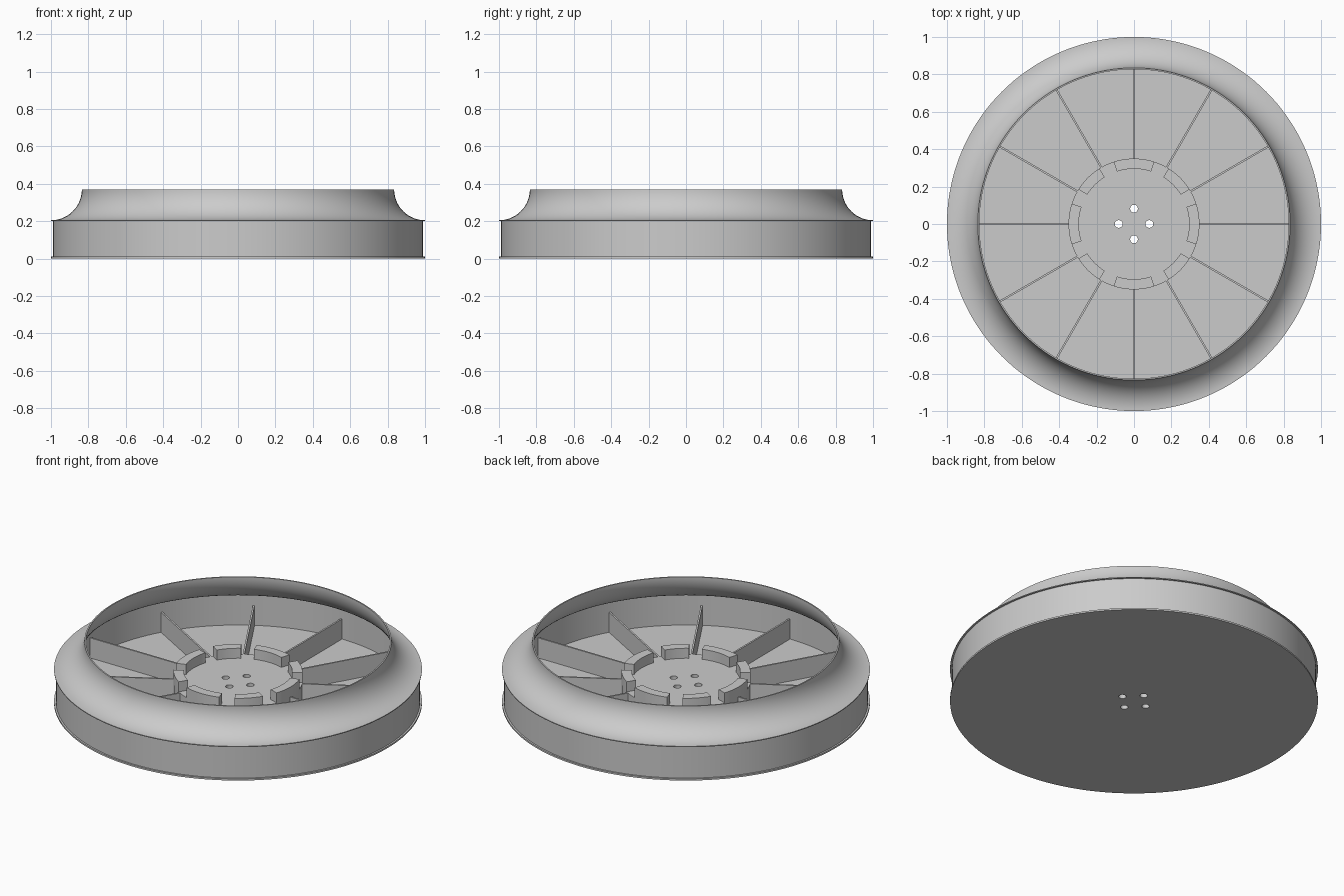
import bpy, bmesh
from math import sin, cos, pi, radians

cube = bpy.data.objects.get("Cube")
if cube:
    bpy.data.objects.remove(cube)

grey = bpy.data.materials.new("plain grey")
grey.use_nodes = True
grey.diffuse_color = (0.6, 0.6, 0.6, 1)
grey.node_tree.nodes["Principled BSDF"].inputs["Base Color"].default_value = (0.6, 0.6, 0.6, 1)

SIDES = 144
FLOOR, RIB_TOP, HUB_TOP = 0.01, 0.13, 0.19
WALL_IN, HUB_OUT, HUB_IN = 0.98, 0.35, 0.295


def finish(name, bm, smooth=True):
    bmesh.ops.remove_doubles(bm, verts=bm.verts, dist=1e-5)
    bmesh.ops.recalc_face_normals(bm, faces=bm.faces)
    mesh = bpy.data.meshes.new(name)
    bm.to_mesh(mesh)
    bm.free()
    obj = bpy.data.objects.new(name, mesh)
    bpy.context.collection.objects.link(obj)
    mesh.materials.append(grey)
    if smooth:
        shade(obj)
    return obj


def shade(obj):
    bpy.ops.object.select_all(action="DESELECT")
    obj.select_set(True)
    bpy.context.view_layer.objects.active = obj
    bpy.ops.object.shade_smooth_by_angle(angle=radians(30))


def sweep(bm, profile, start, end, steps):
    """Turn a closed (radius, height) profile about z; cap the ends of a part turn."""
    rings = []
    for i in range(steps + 1):
        a = start + (end - start) * i / steps
        rings.append([bm.verts.new((r * cos(a), r * sin(a), z)) for r, z in profile])
    n = len(profile)
    for r0, r1 in zip(rings, rings[1:]):
        for j in range(n):
            k = (j + 1) % n
            if profile[j][0] + profile[k][0] > 0:
                bm.faces.new((r0[j], r1[j], r1[k], r0[k]))
    if end - start < 2 * pi - 0.001:
        bm.faces.new(rings[0])
        bm.faces.new(rings[-1][::-1])


def cove(radius, steps=20):
    """Quarter circle, from the outer lip up to the rim."""
    return [(1 - radius * cos(t), 0.37 - radius * sin(t))
            for t in (pi / 2 * (1 - i / steps) for i in range(steps + 1))]


# Thin shell: base plate, lipped wall and hollow cove
outer = [(0, 0), (1, 0), (1, FLOOR), (0.99, FLOOR), (0.99, 0.2), (1, 0.2)] + cove(0.165)
inner = [p for p in cove(0.173)[::-1] if p[0] < WALL_IN]
inner += [(WALL_IN, 0.197), (WALL_IN, FLOOR), (0, FLOOR)]
bm = bmesh.new()
sweep(bm, outer + inner, 0, 2 * pi, SIDES)
shell = finish("dish_shell", bm, smooth=False)

# Raised hub disc
bm = bmesh.new()
sweep(bm, [(0, 0.005), (HUB_OUT, 0.005), (HUB_OUT, RIB_TOP), (0, RIB_TOP)], 0, 2 * pi, SIDES)
hub = finish("hub_disc", bm, smooth=False)

# Four screw holes through hub and base
bm = bmesh.new()
for i in range(4):
    a = i * pi / 2
    made = bmesh.ops.create_cone(bm, cap_ends=True, segments=16, radius1=0.021, radius2=0.021, depth=1)
    bmesh.ops.translate(bm, verts=made["verts"], vec=(0.082 * cos(a), 0.082 * sin(a), 0))
cutter = finish("hole_cutter", bm, smooth=False)
cutter.hide_render = True
for obj in (shell, hub):
    mod = obj.modifiers.new("holes", "BOOLEAN")
    mod.operation, mod.solver, mod.object = "DIFFERENCE", "EXACT", cutter
    bpy.context.view_layer.objects.active = obj
    bpy.ops.object.modifier_apply(modifier=mod.name)
    shade(obj)
bpy.data.objects.remove(cutter)

# Hub ring: eight wall segments with gaps between them
bm = bmesh.new()
ring = [(HUB_IN, RIB_TOP - 0.002), (HUB_OUT, RIB_TOP - 0.002), (HUB_OUT, HUB_TOP), (HUB_IN, HUB_TOP)]
for i in range(8):
    half = radians(18 if i % 2 == 0 else 13)
    sweep(bm, ring, i * pi / 4 - half, i * pi / 4 + half, 14)
finish("hub_ring", bm)

# Twelve radial ribs
bm = bmesh.new()
for i in range(12):
    a = i * pi / 6
    u, v = (cos(a), sin(a)), (-sin(a) * 0.005, cos(a) * 0.005)
    corners = [[bm.verts.new((r * u[0] + s * v[0], r * u[1] + s * v[1], z))
                for r, s in ((0.345, -1), (0.983, -1), (0.983, 1), (0.345, 1))]
               for z in (0.005, RIB_TOP)]
    low, high = corners
    bm.faces.new(low[::-1])
    bm.faces.new(high)
    for j in range(4):
        k = (j + 1) % 4
        bm.faces.new((low[j], low[k], high[k], high[j]))
finish("ribs", bm, smooth=False)
